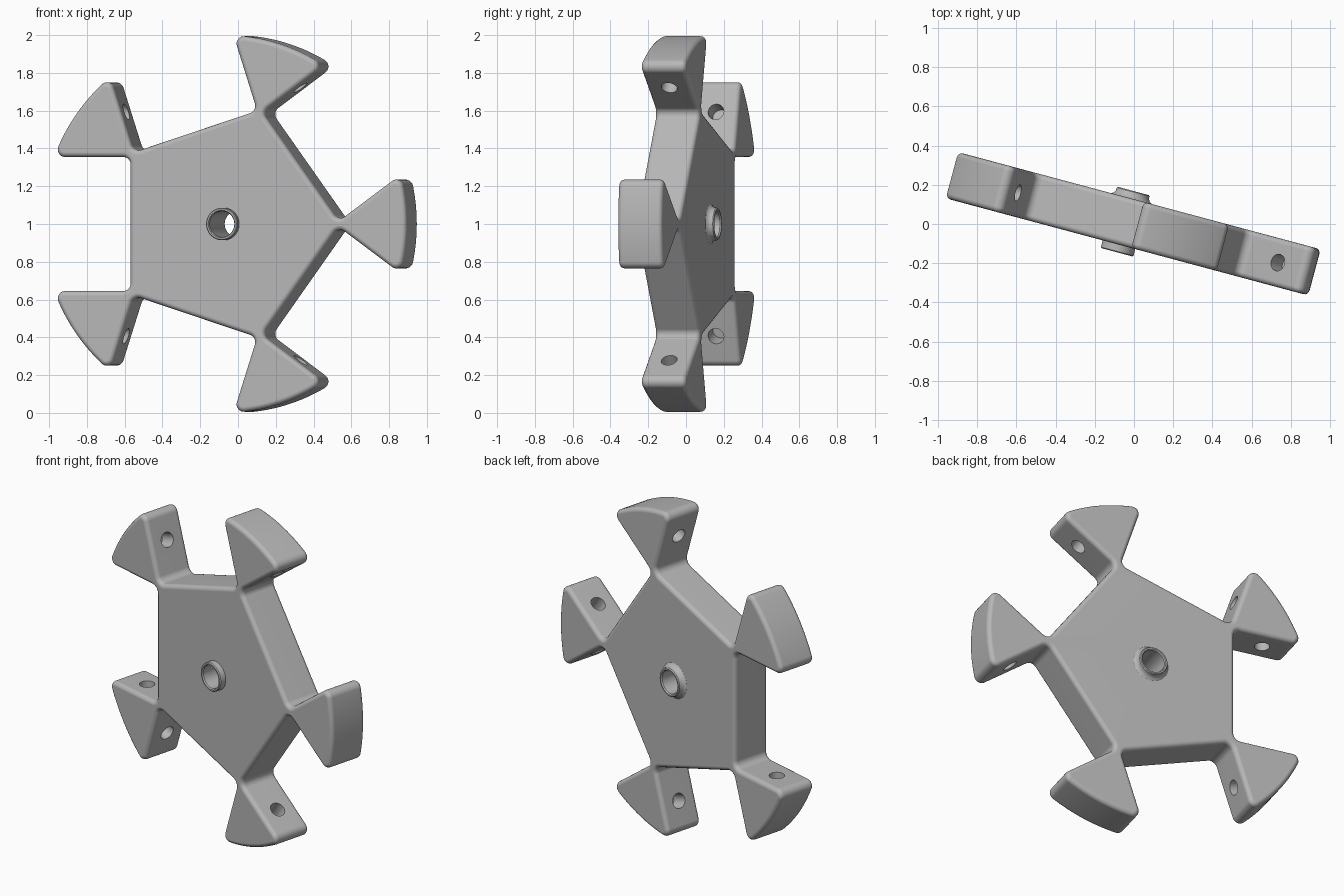
import bpy
import bmesh
from math import radians, sin, cos, pi, hypot, atan2, degrees
from mathutils import Matrix, Vector

cube = bpy.data.objects.get("Cube")
if cube:
    bpy.data.objects.remove(cube, do_unlink=True)

ARMS = 5
HALF = 0.122        # half thickness of the plate
EDGE = 0.026        # rounding of the plate rims
FILLET = 0.04       # rounding of the outline corners
CORNER = Vector((0.940, 0.195))   # centre of the pad corner rounding
NOTCH = Vector((0.634, 0.072))    # centre of the neck fillet
PLACE = (Matrix.Translation((-0.045, 0.012, 1)) @ Matrix.Rotation(radians(-15), 4, 'Z')
         @ Matrix.Rotation(radians(90), 4, 'X'))

grey = bpy.data.materials.new("plain grey")
grey.use_nodes = True
grey.diffuse_color = (0.47, 0.47, 0.47, 1)
grey.node_tree.nodes["Principled BSDF"].inputs["Base Color"].default_value = grey.diffuse_color


def finish(bm, name):
    bmesh.ops.recalc_face_normals(bm, faces=bm.faces)
    mesh = bpy.data.meshes.new(name)
    bm.to_mesh(mesh)
    bm.free()
    mesh.materials.append(grey)
    obj = bpy.data.objects.new(name, mesh)
    bpy.context.collection.objects.link(obj)
    obj.matrix_world = PLACE
    return obj


def activate(obj):
    bpy.ops.object.select_all(action='DESELECT')
    obj.select_set(True)
    bpy.context.view_layer.objects.active = obj


def smooth(obj):
    activate(obj)
    bpy.ops.object.shade_smooth_by_angle(angle=radians(35))
    mod = obj.modifiers.new("even normals", 'WEIGHTED_NORMAL')
    mod.keep_sharp = True


def arc(centre, radius, start, end, steps):
    angles = [radians(start + (end - start) * i / steps) for i in range(steps + 1)]
    return [centre + radius * Vector((cos(a), sin(a))) for a in angles]


def outline(inset):
    """Whole plate outline, shrunk by the inset."""
    tip = degrees(atan2(CORNER.y, CORNER.x))
    reach = hypot(*CORNER) + FILLET
    half = arc(Vector((0, 0)), reach - inset, 0, tip, 6)
    half += arc(CORNER, FILLET - inset, tip, 126, 8)[1:]
    half += arc(NOTCH, FILLET + inset, -54, -144, 8)
    sector = [Vector((p.x, -p.y)) for p in reversed(half[1:])] + half
    points = []
    for k in range(ARMS):
        turn = Matrix.Rotation(2 * pi * k / ARMS, 2)
        points += [turn @ p for p in sector]
    return points


def loft(bm, rings, closed=False):
    pairs = list(zip(rings, rings[1:]))
    if closed:
        pairs.append((rings[-1], rings[0]))
    for low, high in pairs:
        for i in range(len(low)):
            j = (i + 1) % len(low)
            bm.faces.new((low[i], low[j], high[j], high[i]))


# Pentagon plate with five flared pads and rounded rims
bm = bmesh.new()
rim = [(EDGE * (1 - sin(radians(a))), HALF - EDGE * (1 - cos(radians(a))))
       for a in (0, 22.5, 45, 67.5, 90)]
layers = [(d, -z) for d, z in rim] + list(reversed(rim))
rings = [[bm.verts.new((p.x, p.y, z)) for p in outline(d)] for d, z in layers]
loft(bm, rings)
bm.faces.new(rings[0])
bm.faces.new(rings[-1])
plate = finish(bm, "pentagon_plate")

# Cutter: blind pin holes facing each other across every side, plus the bore
bm = bmesh.new()
DEPTH = 0.1
for k in range(ARMS):
    for side in (1, -1):
        inward = Vector((cos(radians(54)), -side * sin(radians(54)), 0))
        mouth = Vector((0.807, side * 0.147, 0))
        aim = inward.to_track_quat('Z', 'Y').to_matrix().to_4x4()
        turn = Matrix.Rotation(2 * pi * k / ARMS, 4, 'Z')
        bmesh.ops.create_cone(bm, cap_ends=True, segments=32, radius1=0.043, radius2=0.043,
                              depth=2 * DEPTH, matrix=turn @ Matrix.Translation(mouth) @ aim)
bmesh.ops.create_cone(bm, cap_ends=True, segments=48, radius1=0.077, radius2=0.077, depth=1)
cutter = finish(bm, "hole_cutter")
cutter.hide_render = True

activate(plate)
cut = plate.modifiers.new("holes", 'BOOLEAN')
cut.operation = 'DIFFERENCE'
cut.solver = 'EXACT'
cut.object = cutter
bpy.ops.object.modifier_apply(modifier=cut.name)
bpy.data.objects.remove(cutter, do_unlink=True)
smooth(plate)

# Hollow hub sleeve, flared at the back
bm = bmesh.new()
profile = [(0.068, -0.155), (0.073, -0.162), (0.081, -0.162), (0.086, -0.157),
           (0.088, -0.142), (0.095, -0.129), (0.108, -0.121), (0.086, -0.115),
           (0.086, 0.157), (0.081, 0.162), (0.073, 0.162), (0.068, 0.155)]
rings = [[bm.verts.new((r * cos(2 * pi * i / 48), r * sin(2 * pi * i / 48), z))
          for i in range(48)] for r, z in profile]
loft(bm, rings, closed=True)
smooth(finish(bm, "hub_sleeve"))
